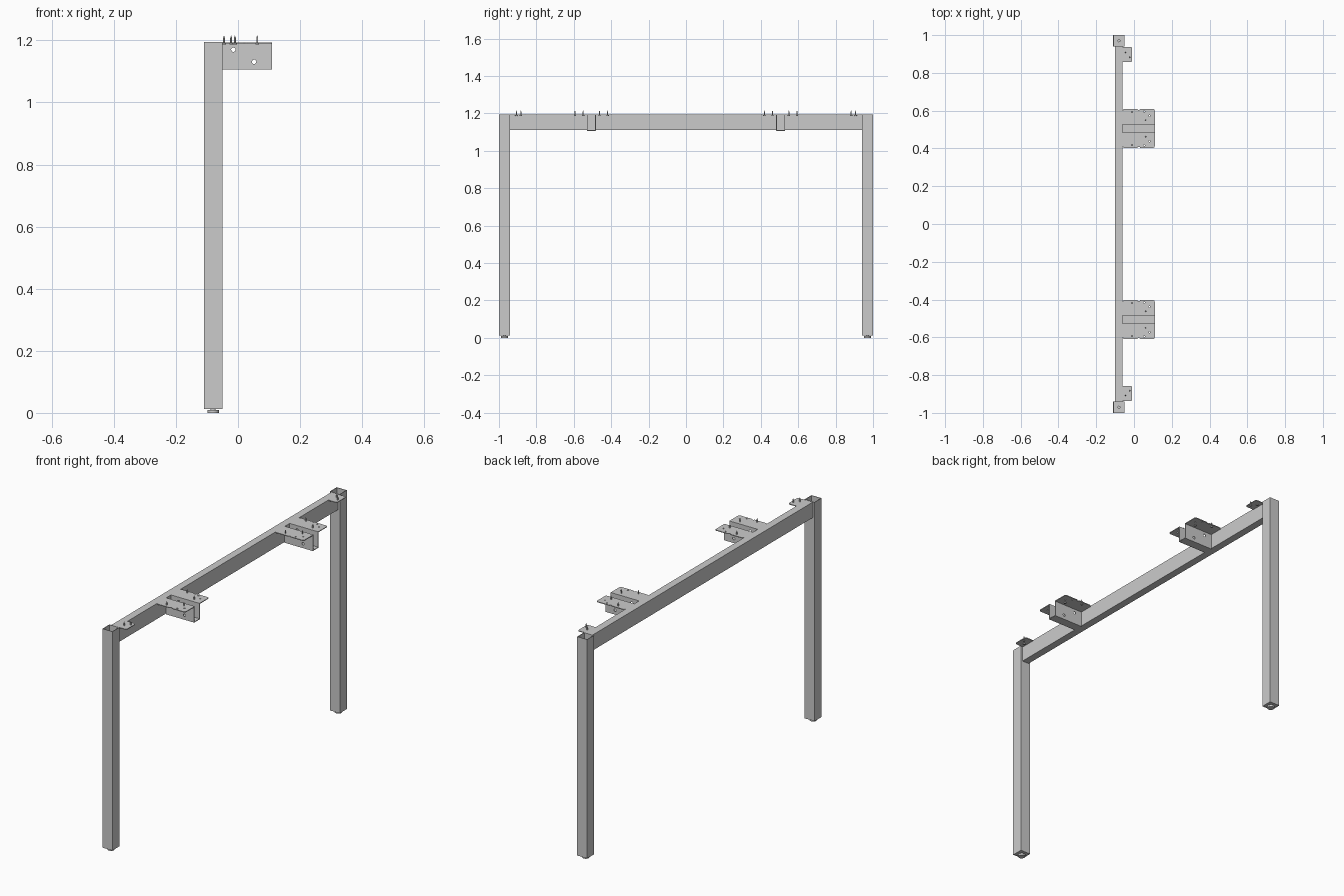
import bpy, bmesh
from math import radians
from mathutils import Matrix, Vector

if "Cube" in bpy.data.objects:
    bpy.data.objects.remove(bpy.data.objects["Cube"])

TOP = 1.194      # top of the frame
T = 0.004        # sheet thickness


def finish(bm, name, cutters=(), smooth=False):
    """Turn a bmesh into an object, cut holes, and mirror it to the -y side."""
    bmesh.ops.recalc_face_normals(bm, faces=bm.faces)
    me = bpy.data.meshes.new(name)
    bm.to_mesh(me)
    bm.free()
    ob = bpy.data.objects.new(name, me)
    bpy.context.collection.objects.link(ob)
    bpy.context.view_layer.objects.active = ob
    for o in bpy.context.selected_objects:
        o.select_set(False)
    ob.select_set(True)
    if smooth:
        bpy.ops.object.shade_smooth_by_angle(angle=radians(35))
    for c in cutters:
        m = ob.modifiers.new("holes", 'BOOLEAN')
        m.operation, m.solver, m.object = 'DIFFERENCE', 'EXACT', c
        bpy.ops.object.modifier_apply(modifier=m.name)
        bpy.data.objects.remove(c)
    ob.modifiers.new("mirror", 'MIRROR').use_axis = (False, True, False)
    ob.modifiers["mirror"].use_mirror_merge = False
    return ob


def extrude(bm, pts, vec):
    face = bm.faces.new([bm.verts.new(p) for p in pts])
    r = bmesh.ops.extrude_face_region(bm, geom=[face])
    bmesh.ops.translate(bm, vec=vec, verts=[v for v in r['geom'] if isinstance(v, bmesh.types.BMVert)])


def tube(bm, a, b, axis, wall):
    """Square tube between corners a and b, open at both ends along axis."""
    u, v = [i for i in range(3) if i != axis]
    rings = []
    for end in (a[axis], b[axis]):
        for w in (0, wall):
            ring = []
            for pu, pv in ((a[u] + w, a[v] + w), (b[u] - w, a[v] + w), (b[u] - w, b[v] - w), (a[u] + w, b[v] - w)):
                p = [0, 0, 0]
                p[axis], p[u], p[v] = end, pu, pv
                ring.append(bm.verts.new(p))
            rings.append(ring)
    for r, s in ((0, 1), (2, 3), (0, 2), (1, 3)):
        for i in range(4):
            j = (i + 1) % 4
            bm.faces.new((rings[r][i], rings[r][j], rings[s][j], rings[s][i]))


def cyl(bm, c, r1, depth, r2=None, n=20, axis='Z'):
    rot = Matrix.Rotation(radians(90), 4, 'X') if axis == 'Y' else Matrix()
    bmesh.ops.create_cone(bm, cap_ends=True, segments=n, radius1=r1, radius2=r1 if r2 is None else r2,
                          depth=depth, matrix=Matrix.Translation(c) @ rot)


def cutter(items):
    bm = bmesh.new()
    for kw in items:
        cyl(bm, **kw)
    me = bpy.data.meshes.new("hole_cutter")
    bm.to_mesh(me)
    bm.free()
    ob = bpy.data.objects.new("hole_cutter", me)
    bpy.context.collection.objects.link(ob)
    ob.hide_render = True
    return ob


def round_corners(bm, ys, r, xmin=-1):
    """Round the short upright edges lying at the given y values."""
    es = []
    for e in bm.edges:
        p, q = e.verts[0].co, e.verts[1].co
        if (p.xy - q.xy).length < 1e-5 and p.x > xmin and any(abs(p.y - y) < 1e-4 for y in ys):
            es.append(e)
    bmesh.ops.bevel(bm, geom=es, offset=r, segments=4, profile=0.5, affect='EDGES')


# legs: hollow square tubes, open at the top
bm = bmesh.new()
tube(bm, (-0.11, 0.94, 0.013), (-0.05, 1.0, 1.195), 2, 0.003)
finish(bm, "legs")

# plugs closing the leg bottoms
bm = bmesh.new()
extrude(bm, [(-0.107, 0.943, 0.014), (-0.053, 0.943, 0.014), (-0.053, 0.997, 0.014), (-0.107, 0.997, 0.014)],
        Vector((0, 0, 0.012)))
finish(bm, "leg_plugs")

# adjustable feet with threaded stem inside the leg
bm = bmesh.new()
cyl(bm, (-0.08, 0.97, 0.005), 0.018, 0.010, n=24)
cyl(bm, (-0.08, 0.97, 0.022), 0.008, 0.028, n=16)
finish(bm, "feet", smooth=True)

# cross beam: half tube, mirrored at the middle
bm = bmesh.new()
tube(bm, (-0.10, 0.0, 1.11), (-0.06, 0.94, TOP), 1, 0.003)
beam = finish(bm, "cross_beam")
beam.modifiers["mirror"].use_mirror_merge = True

# hat-section brackets: open channel with a flange on each side
C, HW, FW = 0.506, 0.0245, 0.103
Z0, Z1 = 1.107, TOP
prof = [(-FW, Z1), (-HW + T, Z1), (-HW + T, Z0 + T), (HW - T, Z0 + T), (HW - T, Z1), (FW, Z1),
        (FW, Z1 - T), (HW, Z1 - T), (HW, Z0), (-HW, Z0), (-HW, Z1 - T), (-FW, Z1 - T)]
bm = bmesh.new()
extrude(bm, [(-0.06, C + y, z) for y, z in prof], Vector((0.17, 0, 0)))
round_corners(bm, (C - FW, C + FW), 0.010)
bolts = [dict(c=(x, C, z), r1=0.007, depth=0.1, axis='Y') for x, z in ((-0.015, 1.17), (0.052, 1.131))]
pins = []
for s in (-1, 1):
    pins += [dict(c=(x, C + s * y, Z1), r1=0.004, depth=0.03, n=12)
             for x, y in ((0.055, 0.090), (0.082, 0.068))]
    pins.append(dict(c=(0.025, C + s * (FW + 0.002), Z1), r1=0.008, depth=0.03, n=12))   # edge notch
finish(bm, "hat_brackets", [cutter(bolts), cutter(pins)])

# small corner plates beside the legs
bm = bmesh.new()
extrude(bm, [(-0.06, 0.857, TOP - T), (-0.01, 0.857, TOP - T), (-0.01, 0.938, TOP - T), (-0.06, 0.938, TOP - T)],
        Vector((0, 0, T)))
round_corners(bm, (0.857, 0.938), 0.010, xmin=-0.03)
finish(bm, "corner_plates")

# wood screws standing up through the flanges and plates
bm = bmesh.new()
spots = [(-0.010, 0.593), (-0.010, 0.419), (0.062, 0.550), (0.062, 0.462), (-0.045, 0.907), (-0.022, 0.883)]
for x, y in spots:
    cyl(bm, (x, y, TOP - T - 0.002), 0.006, 0.004, n=12)
    cyl(bm, (x, y, 1.198), 0.003, 0.020, n=12)
    cyl(bm, (x, y, 1.2115), 0.003, 0.007, r2=0.0005, n=12)
finish(bm, "screws", smooth=True)
